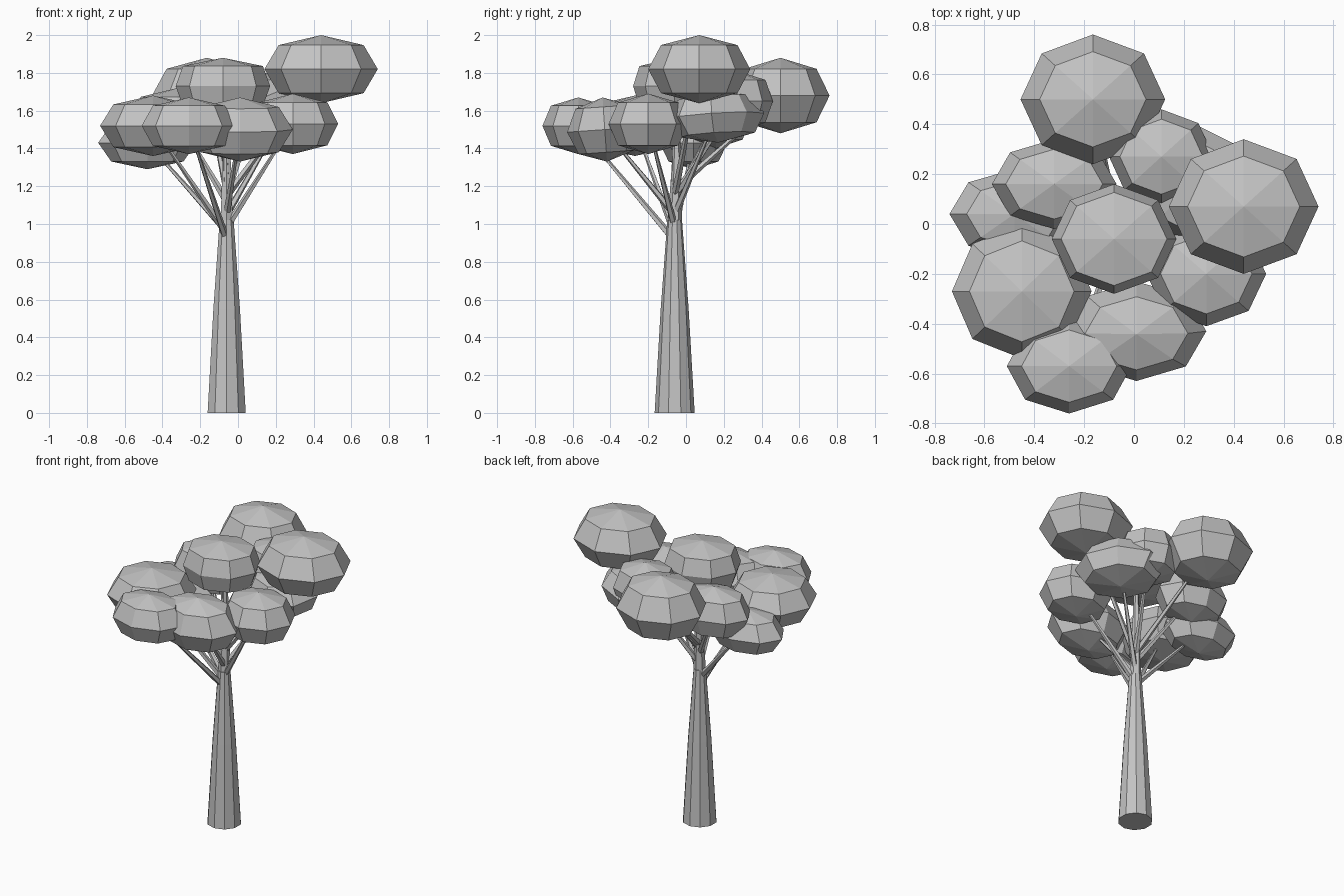
import bpy, bmesh, math
from mathutils import Vector, Euler

cube = bpy.data.objects.get("Cube")
if cube:
    bpy.data.objects.remove(cube, do_unlink=True)

# One plain grey for the whole tree
GREY = (0.55, 0.55, 0.55, 1)
grey = bpy.data.materials.new("plain_grey")
grey.use_nodes = True
grey.diffuse_color = GREY
bsdf = next(n for n in grey.node_tree.nodes if n.type == 'BSDF_PRINCIPLED')
bsdf.inputs["Base Color"].default_value = GREY
bsdf.inputs["Roughness"].default_value = 0.9


def finish(name, bm):
    bmesh.ops.recalc_face_normals(bm, faces=bm.faces)
    mesh = bpy.data.meshes.new(name)
    bm.to_mesh(mesh)
    bm.free()
    mesh.materials.append(grey)
    obj = bpy.data.objects.new(name, mesh)
    bpy.context.collection.objects.link(obj)
    return obj


def tapered_tube(name, stations, sides):
    """Closed tube through (centre, radius) stations, rings square to its run."""
    bm = bmesh.new()
    run = Vector(stations[-1][0]) - Vector(stations[0][0])
    turn = run.to_track_quat('Z', 'Y')
    rings = []
    for centre, radius in stations:
        ring = []
        for i in range(sides):
            a = math.tau * (i + 0.5) / sides
            offset = Vector((math.cos(a), math.sin(a), 0)) * radius
            ring.append(bm.verts.new(Vector(centre) + turn @ offset))
        rings.append(ring)
    for low, high in zip(rings, rings[1:]):
        for i in range(sides):
            j = (i + 1) % sides
            bm.faces.new((low[i], low[j], high[j], high[i]))
    bm.faces.new(rings[0][::-1])
    bm.faces.new(rings[-1])
    return finish(name, bm)


def leaf_clump(name, centre, size, tilt, spin, shoulder):
    """Low-poly ellipsoid; shoulder widens the rings above and below the middle."""
    bm = bmesh.new()
    bmesh.ops.create_uvsphere(bm, u_segments=8, v_segments=4, radius=1)
    turn = Euler((math.radians(tilt), 0, math.radians(spin))).to_matrix()
    for v in bm.verts:
        if 0.1 < abs(v.co.z) < 0.9:
            v.co.x *= shoulder
            v.co.y *= shoulder
        v.co = turn @ Vector(a * b for a, b in zip(v.co, size)) + Vector(centre)
    return finish(name, bm)


# Trunk and central leader
tapered_tube("trunk", [((-0.06, -0.06, 0), 0.106),
                       ((-0.06, -0.06, 0.55), 0.074),
                       ((-0.06, -0.06, 1.02), 0.039)], 10)
tapered_tube("leader", [((-0.06, -0.06, 1.0), 0.038),
                        ((-0.06, -0.05, 1.3), 0.026),
                        ((-0.06, -0.05, 1.7), 0.012)], 6)

# Clumps: name, centre, half sizes, tilt, spin, shoulder, branch start height
CLUMPS = [
    ("upper_left", (0.44, 0.07, 1.82), (0.30, 0.27, 0.18), 0, 0, 1.06, 1.15),
    ("upper_back", (-0.165, 0.50, 1.68), (0.29, 0.26, 0.20), 0, 0, 1.04, 1.18),
    ("upper_middle", (-0.08, -0.06, 1.73), (0.25, 0.22, 0.15), 0, 0, 1.2, 1.2),
    ("front_left", (0.29, -0.20, 1.53), (0.24, 0.21, 0.16), 0, 0, 1.08, 0.98),
    ("front_middle", (0.01, -0.43, 1.50), (0.28, 0.20, 0.17), 4, 0, 1.04, 1.05),
    ("front_right", (-0.26, -0.57, 1.52), (0.25, 0.19, 0.15), 0, 0, 1.08, 0.91),
    ("right", (-0.45, -0.27, 1.52), (0.28, 0.27, 0.16), 0, 0, 1.06, 0.95),
    ("low_right", (-0.48, 0.04, 1.43), (0.26, 0.18, 0.14), 0, 0, 1.04, 0.96),
    ("back_right", (-0.32, 0.16, 1.56), (0.25, 0.18, 0.16), 0, 0, 1.1, 1.12),
    ("back_middle", (0.11, 0.27, 1.65), (0.21, 0.19, 0.16), 0, 0, 1.12, 1.15),
    ("low_back_left", (0.24, 0.16, 1.57), (0.28, 0.23, 0.14), 6, -45, 1.1, 1.05),
]
for name, centre, size, tilt, spin, shoulder, start in CLUMPS:
    leaf_clump(name + "_leaves", centre, size, tilt, spin, shoulder)
    root = Vector((-0.06, -0.06, start))
    tip = Vector(centre)
    tapered_tube(name + "_branch", [(root, 0.02), (tip, 0.006)], 5)
